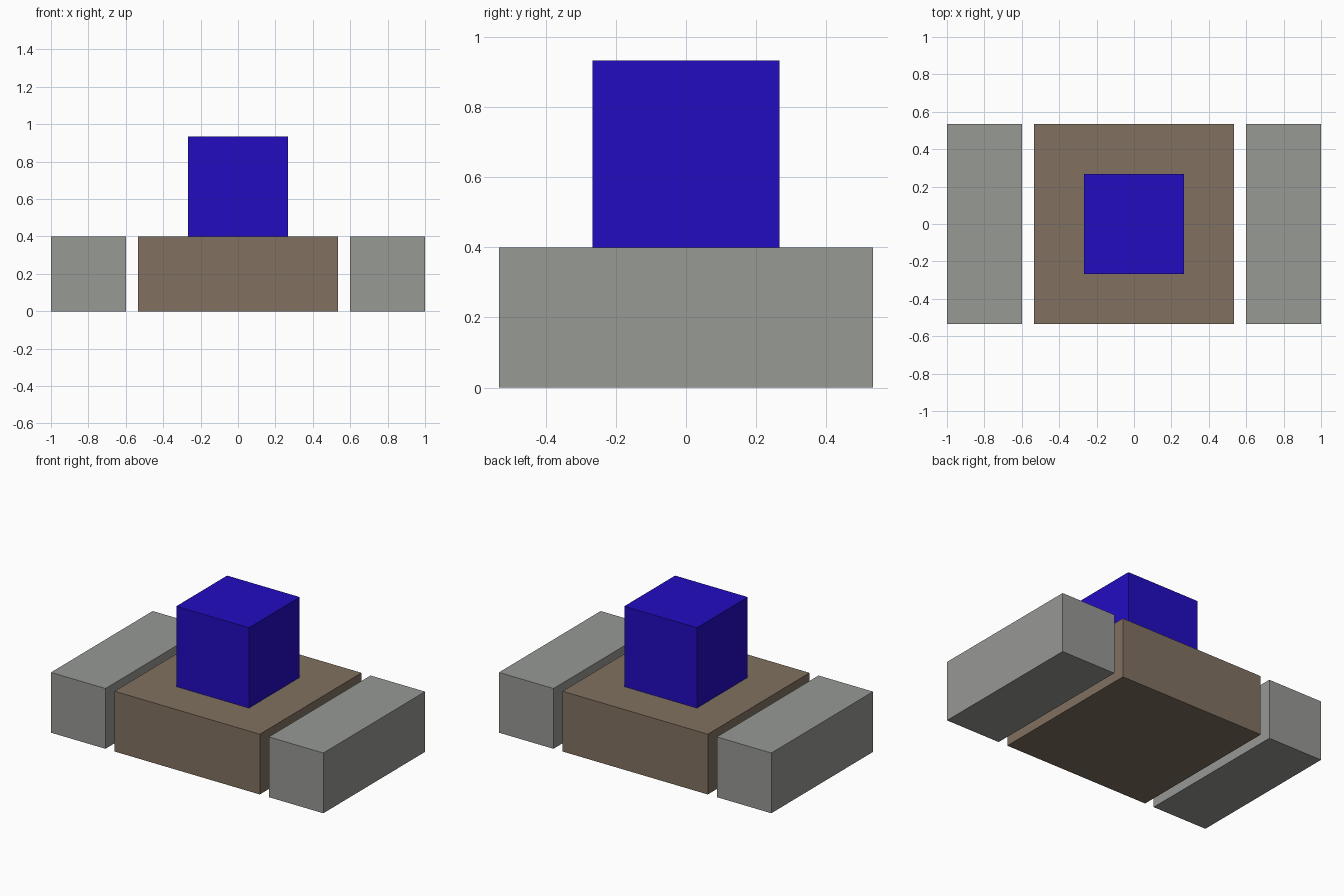
import bpy

cube = bpy.data.objects.get("Cube")
if cube:
    bpy.data.objects.remove(cube, do_unlink=True)

U = 2 / 30  # the model is 30 units wide


def material(name, rgb):
    mat = bpy.data.materials.new(name)
    mat.use_nodes = True
    color = (*rgb, 1.0)
    mat.diffuse_color = color
    mat.node_tree.nodes["Principled BSDF"].inputs["Base Color"].default_value = color
    return mat


def box(name, size, x, bottom, mat):
    """Box sized in units, centred on y = 0 and resting on the given height."""
    bpy.ops.mesh.primitive_cube_add(size=1, location=(x * U, 0, (bottom + size[2] / 2) * U))
    obj = bpy.context.object
    obj.name = obj.data.name = name
    obj.scale = [s * U for s in size]
    bpy.ops.object.transform_apply(location=False, rotation=False, scale=True)
    obj.data.materials.append(mat)
    return obj


brown = material("brown", (0.22, 0.165, 0.119))
grey = material("grey", (0.31, 0.319, 0.30))
blue = material("blue", (0.016, 0.0037, 0.527))

# Central base with the block on top
box("base", (16, 16, 6), 0, 0, brown)
box("top_block", (8, 8, 8), 0, 6, blue)

# Side blocks, one unit clear of the base
for side, sign in (("left", 1), ("right", -1)):
    box(side + "_side_block", (6, 16, 6), sign * 12, 0, grey)
